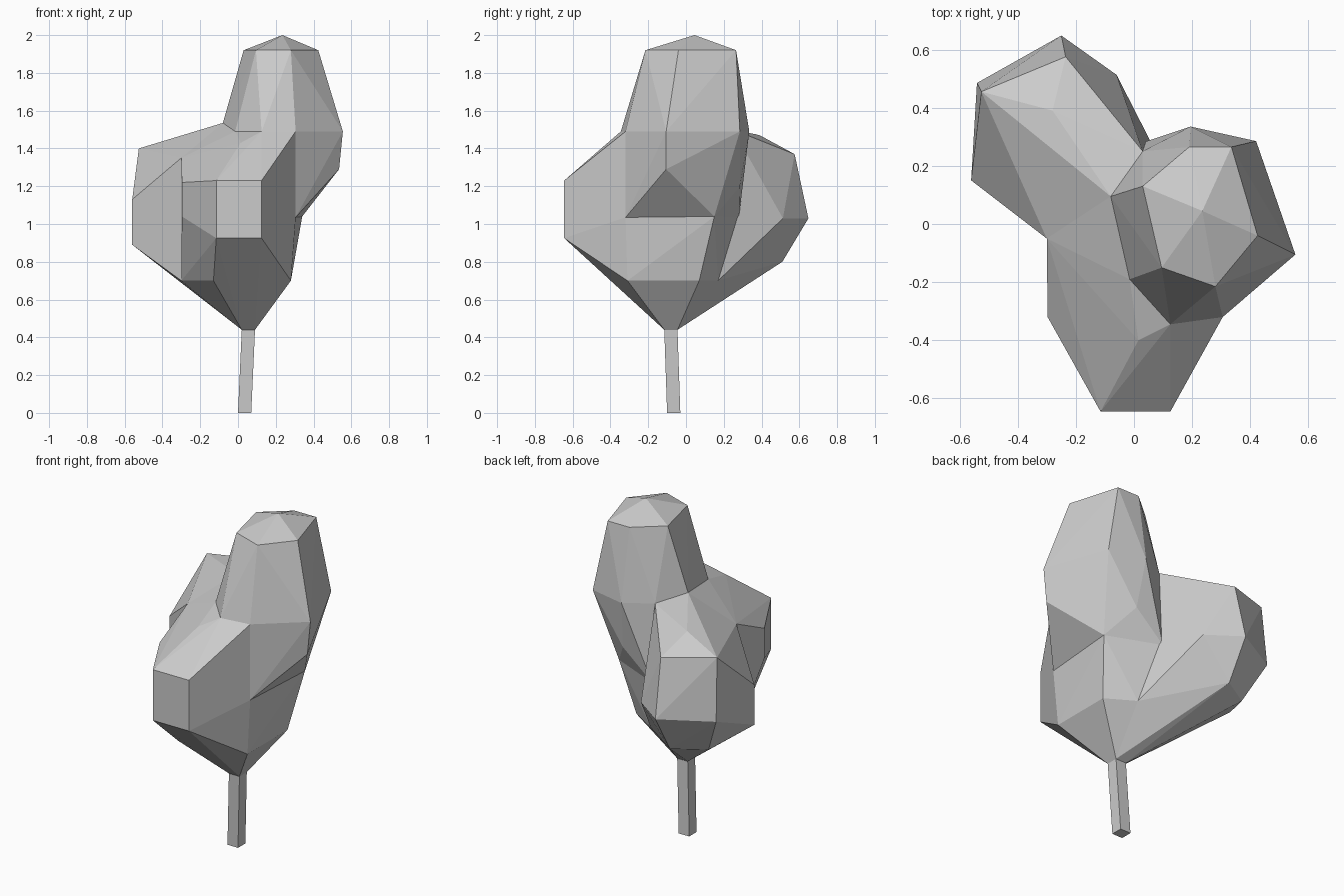
import bpy, bmesh

if "Cube" in bpy.data.objects:
    bpy.data.objects.remove(bpy.data.objects["Cube"])


def hull(name, points):
    """Flat-faced convex solid around a few corner points."""
    bm = bmesh.new()
    for p in points:
        bm.verts.new(p)
    res = bmesh.ops.convex_hull(bm, input=bm.verts)
    spare = {v for v in res["geom_interior"] + res["geom_unused"]
             if isinstance(v, bmesh.types.BMVert)}
    bmesh.ops.delete(bm, geom=list(spare), context='VERTS')
    bmesh.ops.recalc_face_normals(bm, faces=bm.faces)
    mesh = bpy.data.meshes.new(name)
    bm.to_mesh(mesh)
    bm.free()
    obj = bpy.data.objects.new(name, mesh)
    bpy.context.collection.objects.link(obj)
    return obj


def square(x, y, z, s=0.07):
    return [(x, y, z), (x + s, y, z), (x + s, y + s, z), (x, y + s, z)]


# Leaning square trunk
collar = square(0.02, -0.115, 0.44)
hull("trunk", square(0.0, -0.10, 0.0) + collar)

# Corners shared by neighbouring lobes
right_waist = (0.305, -0.32, 1.035)
rear_waist = (0.34, 0.15, 1.04)
notch = (0.03, 0.28, 1.035)
low_front_r = (0.28, -0.31, 0.70)
low_front_l = (-0.13, -0.385, 0.70)
low_left = (-0.30, -0.05, 0.70)
low_back = (0.115, 0.17, 0.70)
left_shoulder = (-0.30, -0.05, 1.35)
saddle = (-0.08, 0.095, 1.535)
neck = [(-0.015, -0.19, 1.49), (0.125, -0.345, 1.49), (0.305, -0.32, 1.49)]

# Tall lobe: crown ring, wide shoulder ring, tapering waist
crown = [(x, y, 1.92) for x, y in ((0.03, 0.13), (0.19, 0.265), (0.335, 0.265),
                                   (0.425, -0.04), (0.28, -0.215), (0.095, -0.15))]
tall = hull("foliage", crown + neck + [
    (0.235, 0.045, 2.0), saddle, (0.555, -0.105, 1.49), (0.42, 0.285, 1.49),
    (0.195, 0.335, 1.49), (0.03, 0.25, 1.50), (0.535, -0.105, 1.29),
    (0.22, 0.285, 1.20), right_waist, rear_waist, notch])

# Lower core joining the lobes to the trunk
core = hull("core", collar + [
    right_waist, rear_waist, notch, low_front_r, low_front_l, low_left,
    low_back, (0.28, 0.07, 0.70), left_shoulder])

# Front lobe with flat square nose
front = hull("front_lobe", collar + neck + [
    (-0.115, -0.645, 0.925), (0.125, -0.645, 0.925),
    (-0.115, -0.645, 1.23), (0.125, -0.645, 1.23),
    (0.015, -0.40, 1.43), saddle, left_shoulder, (-0.297, -0.32, 1.22),
    (-0.297, -0.32, 1.04), right_waist, low_front_r, low_front_l, low_left])

# Back left lobe
back = hull("back_lobe", collar + [
    (-0.56, 0.15, 0.89), (-0.56, 0.15, 1.13), (-0.525, 0.455, 1.40),
    (-0.54, 0.485, 1.03), (-0.235, 0.575, 1.37), (-0.25, 0.648, 1.03),
    (-0.06, 0.513, 1.03), (-0.25, 0.51, 0.80), (-0.43, 0.40, 0.80),
    (-0.28, 0.39, 1.47), saddle, (0.03, 0.25, 1.50), left_shoulder,
    low_left, low_back, notch])

# Merge lobes into one foliage mass
bpy.context.view_layer.objects.active = tall
for lobe in (core, front, back):
    mod = tall.modifiers.new("join", 'BOOLEAN')
    mod.operation = 'UNION'
    mod.solver = 'EXACT'
    mod.object = lobe
    bpy.ops.object.modifier_apply(modifier=mod.name)
    bpy.data.objects.remove(lobe)
